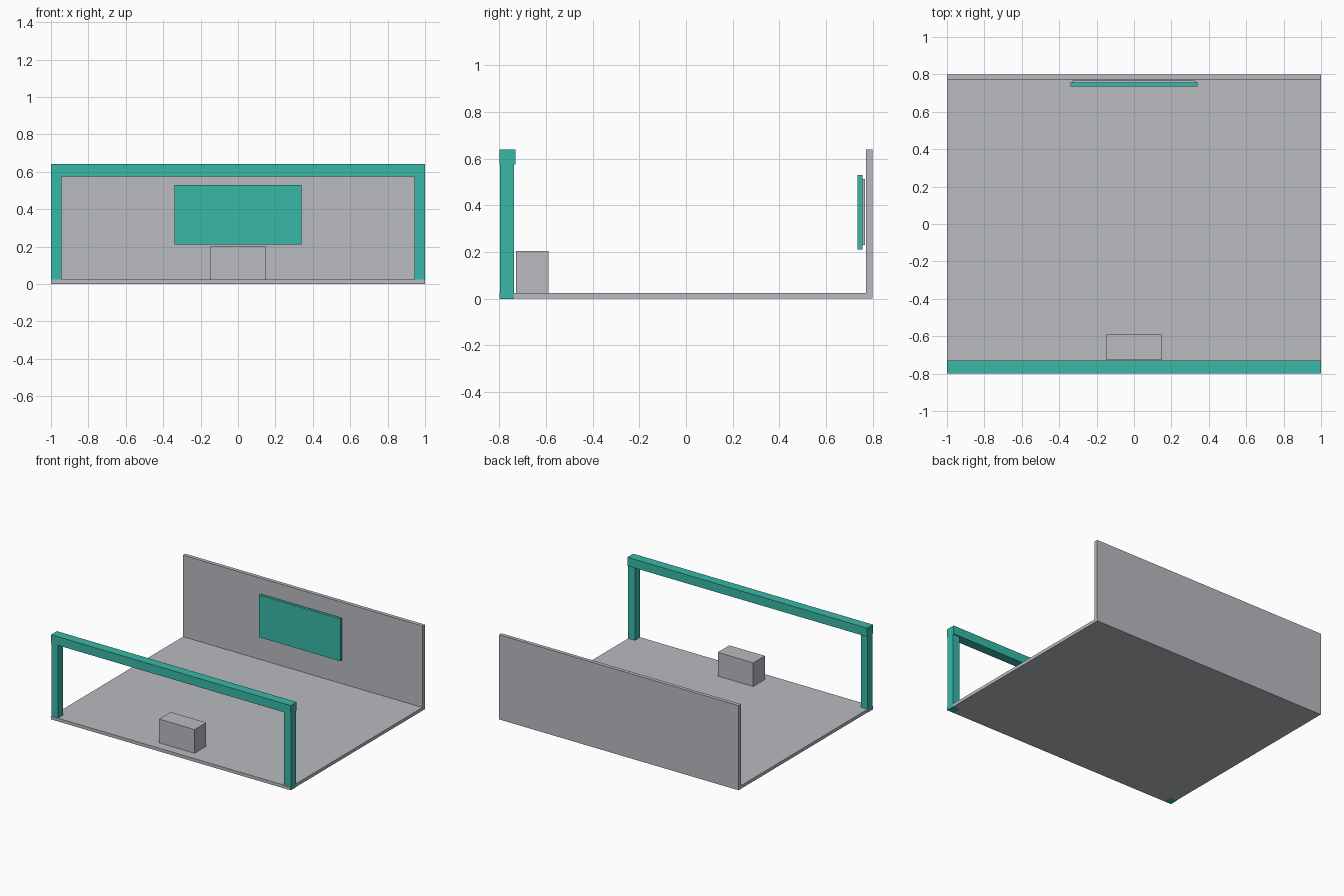
import bpy
import bmesh
from mathutils import Vector

cube = bpy.data.objects.get("Cube")
if cube:
    bpy.data.objects.remove(cube, do_unlink=True)


def material(name, rgb):
    mat = bpy.data.materials.new(name)
    mat.use_nodes = True
    color = (*rgb, 1.0)
    mat.diffuse_color = color
    mat.node_tree.nodes["Principled BSDF"].inputs["Base Color"].default_value = color
    return mat


grey = material("light grey", (0.479, 0.497, 0.527))
teal = material("teal", (0.040, 0.480, 0.386))


def box(name, low, high, mat):
    """Axis-aligned box between two corners."""
    low, high = Vector(low), Vector(high)
    bm = bmesh.new()
    bmesh.ops.create_cube(bm, size=1)
    bmesh.ops.scale(bm, vec=high - low, verts=bm.verts)
    mesh = bpy.data.meshes.new(name)
    bm.to_mesh(mesh)
    bm.free()
    mesh.materials.append(mat)
    obj = bpy.data.objects.new(name, mesh)
    obj.location = (low + high) / 2
    bpy.context.collection.objects.link(obj)
    return obj


FLOOR = 0.025
TOP = 0.64
GAP = 0.001  # keeps flush faces from coinciding

# Floor slab and back wall
box("floor", (-1 + GAP, -0.8, GAP), (1 - GAP, 0.8, FLOOR), grey)
box("back_wall", (-1, 0.772, FLOOR), (1, 0.8, TOP), grey)

# Front portal: two posts carrying a beam
for side, name in ((-1, "right_post"), (1, "left_post")):
    x = sorted((side * 0.943, side))
    box(name, (x[0], -0.797, 0), (x[1], -0.738, 0.575), teal)
box("front_beam", (-1, -0.8, 0.575), (1, -0.73, TOP), teal)

# Wall screen on its mounting plate
box("screen", (-0.34, 0.735, 0.212), (0.34, 0.756, 0.53), teal)
box("screen_mount", (-0.33, 0.756, 0.23), (0.33, 0.767, 0.513), grey)

# Counter just behind the portal
box("counter", (-0.148, -0.728, FLOOR), (0.148, -0.59, 0.204), grey)
